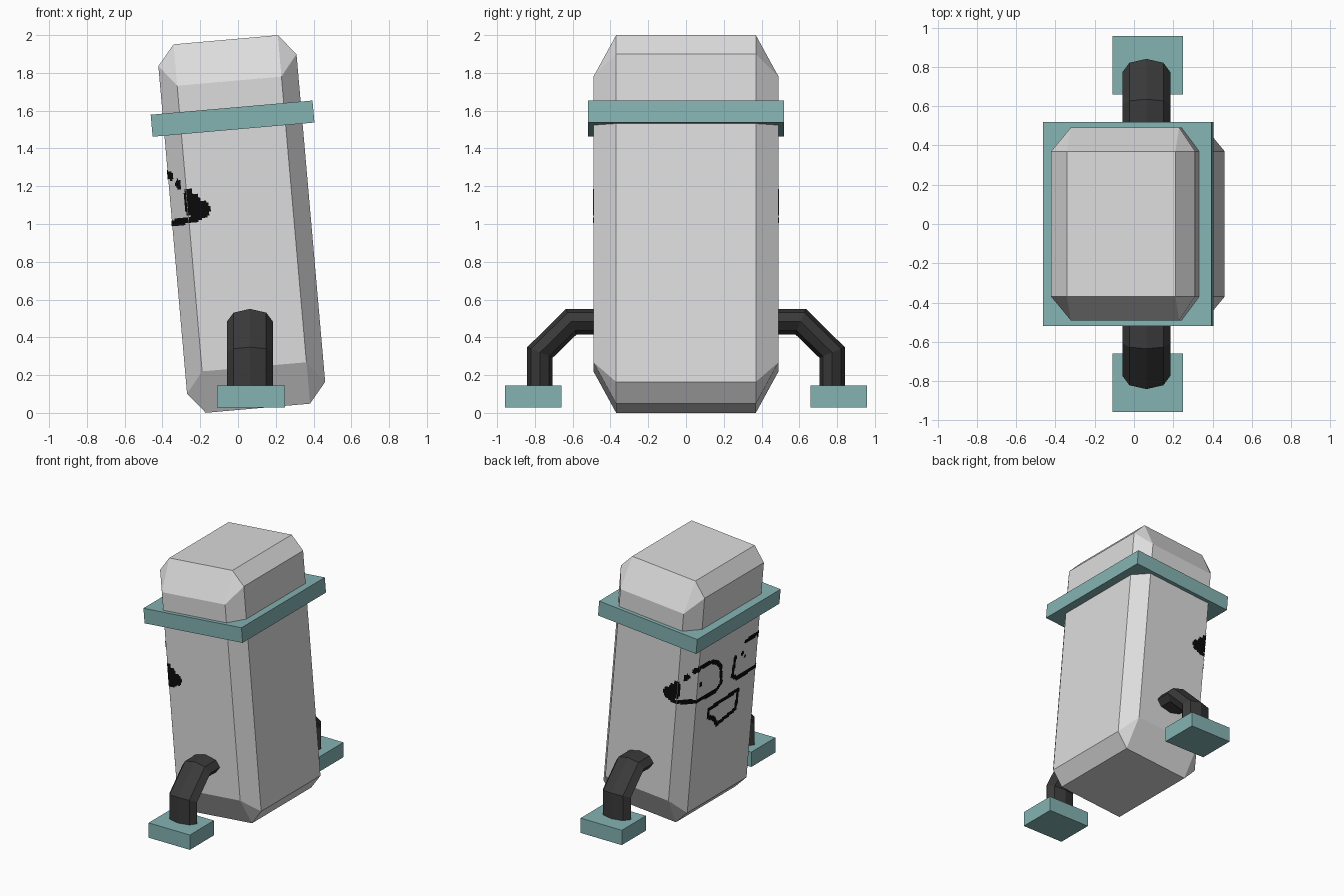
import bpy, bmesh, math
from mathutils import Matrix, Vector

if "Cube" in bpy.data.objects:
    bpy.data.objects.remove(bpy.data.objects["Cube"])


def material(name, rgb):
    m = bpy.data.materials.new(name)
    m.diffuse_color = (*rgb, 1)
    m.use_nodes = True
    m.node_tree.nodes["Principled BSDF"].inputs["Base Color"].default_value = m.diffuse_color
    return m


GREY = material("light_grey", (0.72, 0.72, 0.72))
TEAL = material("dull_teal", (0.235, 0.45, 0.45))
DARK = material("dark_rubber", (0.042, 0.042, 0.042))
BLACK = material("face_black", (0.003, 0.003, 0.003))

# Everything on the body shares its backward lean
LEAN = Matrix.Translation((0.02, 0, 1.0)) @ Matrix.Rotation(math.radians(-5), 4, 'Y')


def finish(bm, name, mat, matrix=Matrix(), recalc=True):
    if recalc:
        bmesh.ops.recalc_face_normals(bm, faces=bm.faces)
    mesh = bpy.data.meshes.new(name)
    bm.to_mesh(mesh)
    bm.free()
    mesh.materials.append(mat)
    ob = bpy.data.objects.new(name, mesh)
    ob.matrix_world = matrix
    bpy.context.collection.objects.link(ob)
    return ob


def box(name, center, size, mat, matrix=Matrix()):
    bm = bmesh.new()
    bmesh.ops.create_cube(bm, size=1, matrix=Matrix.Translation(center) @ Matrix.Diagonal((*size, 1)))
    return finish(bm, name, mat, matrix)


# Body: box with cut edges and corners, as the hull of three points per corner
XI, XO, YI, YO, H = 0.277, 0.367, 0.37, 0.49, 0.979
bm = bmesh.new()
for sx in (-1, 1):
    for sy in (-1, 1):
        for sz in (-1, 1):
            for x, y, z in ((XI, YI, H), (XO, YI, H - 0.108), (XI, YO, H - 0.22)):
                bm.verts.new((sx * x, sy * y, sz * z))
bmesh.ops.convex_hull(bm, input=bm.verts)
bmesh.ops.dissolve_limit(bm, angle_limit=0.02, verts=bm.verts, edges=bm.edges)
finish(bm, "body", GREY, LEAN)

# Band around the head
box("head_band", (0, 0, 0.56), (0.86, 1.04, 0.117), TEAL, LEAN)

# Legs: eight-sided bent pipes; each ring is centre y, z and half-thickness vector
RINGS = [(0.44, 0.483, 0, 0.0675), (0.607, 0.483, 0.028, 0.0675),
         (0.773, 0.32, 0.0675, 0.028), (0.773, 0.12, 0.0675, 0)]
for side, label in ((-1, "front"), (1, "back")):
    bm = bmesh.new()
    rings = []
    for y, z, dy, dz in RINGS:
        ring = []
        for k in range(8):
            a = k * math.pi / 4
            ring.append(bm.verts.new((0.063 + 0.122 * math.cos(a),
                                      side * (y + dy * math.sin(a)), z + dz * math.sin(a))))
        rings.append(ring)
    for r0, r1 in zip(rings, rings[1:]):
        for k in range(8):
            bm.faces.new((r0[k], r0[k - 1], r1[k - 1], r1[k]))
    bm.faces.new(rings[0])
    bm.faces.new(rings[-1])
    finish(bm, label + "_leg", DARK)
    box(label + "_foot", (0.07, side * 0.808, 0.087), (0.36, 0.30, 0.117), TEAL)

# Face drawing: strokes in (s = distance around the body, t = height), then half width
EYE = [
    ([(0.40, 0.285), (0.37, 0.295)], 0.022),
    ([(0.46, 0.235), (0.455, 0.24)], 0.025),
    ([(0.53, 0.19), (0.53, 0.09)], 0.025),
    ([(0.56, 0.16), (0.56, 0.09)], 0.025),
    ([(0.60, 0.11), (0.60, 0.08)], 0.035),
    ([(0.58, 0.055), (0.52, 0.045), (0.37, 0.035), (0.13, 0.03), (0.07, 0.07),
      (0.09, 0.21)], 0.018),
    ([(0.21, 0.295), (0.36, 0.305)], 0.018),
]
LEFT_EXTRA = [([(0.09, 0.21), (0.14, 0.26), (0.21, 0.295)], 0.018), ([(0.335, 0.16)] * 2, 0.02)]
RIGHT_EXTRA = [([(-0.18, 0.21)] * 2, 0.02), ([(-0.215, 0.175)] * 2, 0.014)]
MOUTH = [([(0.205, -0.095), (-0.16, -0.075), (-0.145, -0.225), (0.085, -0.262),
           (0.125, -0.20), (0.205, -0.155), (0.205, -0.095)], 0.017)]
mirrored = [([(-s, t) for s, t in pts], w) for pts, w in EYE]
strokes = [(Vector(a), Vector(b), w)
           for pts, w in EYE + mirrored + LEFT_EXTRA + RIGHT_EXTRA + MOUTH
           for a, b in zip(pts, pts[1:])]


def inked(p):
    for a, b, w in strokes:
        d = b - a
        f = max(0, min(1, (p - a).dot(d) / d.length_squared)) if d.length else 0
        if (p - a - d * f).length < w:
            return True
    return False


def skin(s, t, mid):
    """Wrap a drawing point over the face side, cut edge or flank of the body."""
    a, sign = abs(s), (1 if mid > 0 else -1)
    if abs(mid) < 0.37:
        x, y, n = -XO, a, (-1, 0)
    elif abs(mid) < 0.52:
        f = (a - 0.37) / 0.15
        x, y, n = -XO + f * (XO - XI), YI + f * (YO - YI), (-0.8, 0.6)
    else:
        x, y, n = -XI + a - 0.52, YO, (0, 1)
    if abs(mid) < 0.37:
        y, sign = s, 1
    return (x + 0.004 * n[0], sign * (y + 0.004 * n[1]), t)


# Small square cells, as the drawing has stepped edges
C = 0.01
bm = bmesh.new()
for i in range(-66, 66):
    for j in range(-30, 35):
        mid = (i + 0.5) * C
        if inked(Vector((mid, (j + 0.5) * C))):
            quad = ((i, j), (i, j + 1), (i + 1, j + 1), (i + 1, j))
            bm.faces.new([bm.verts.new(skin(p * C, q * C, mid)) for p, q in quad])
bmesh.ops.remove_doubles(bm, verts=bm.verts, dist=0.0005)
finish(bm, "face_drawing", BLACK, LEAN, recalc=False)
